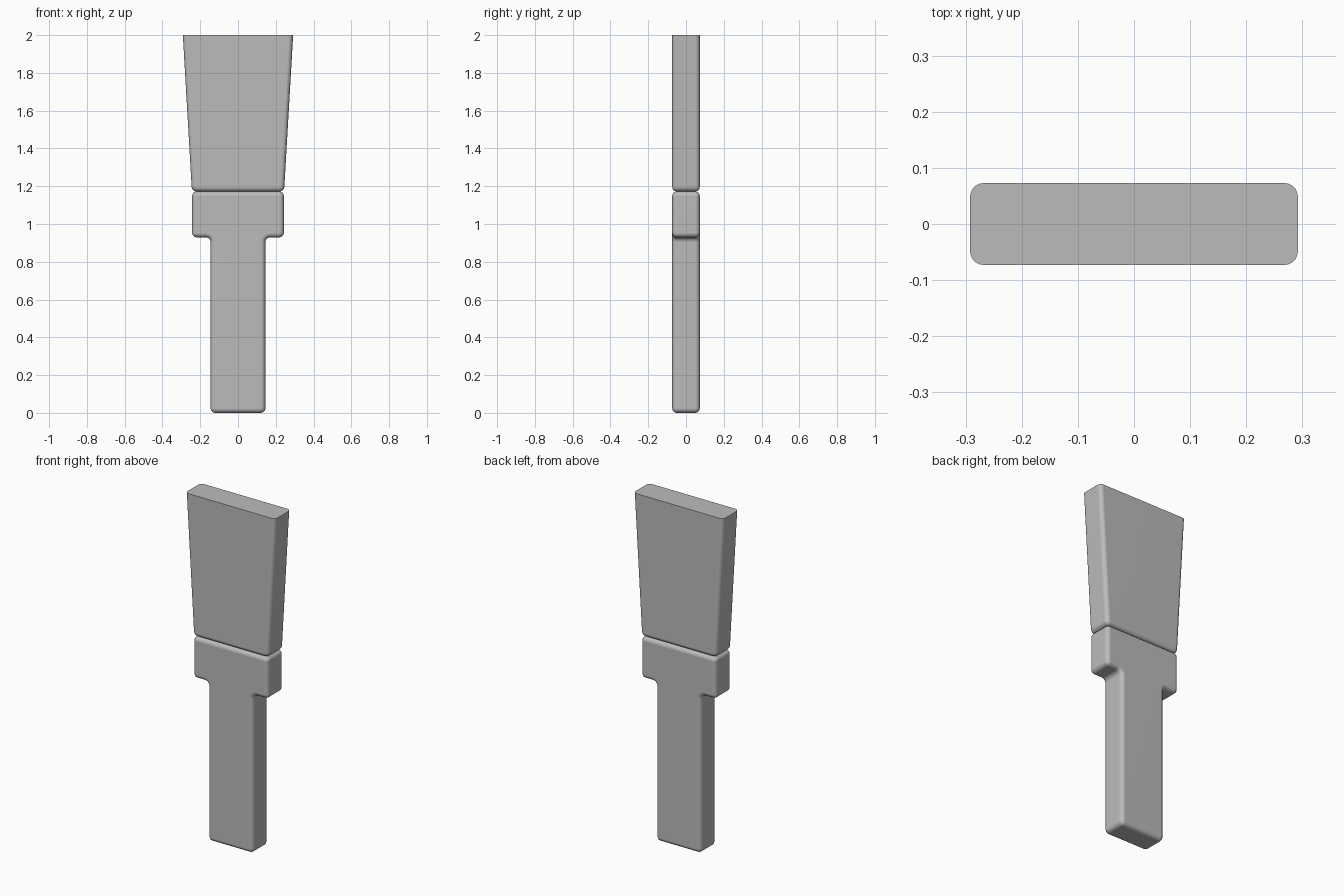
import bpy
import bmesh

if "Cube" in bpy.data.objects:
    bpy.data.objects.remove(bpy.data.objects["Cube"])

HALF_DEPTH = 0.073
RADIUS = 0.025
TOP = 2.0

# Darker grey for both parts
grey = bpy.data.materials.new("mid_grey")
grey.diffuse_color = (0.5, 0.5, 0.5, 1.0)
grey.use_nodes = True
grey.node_tree.nodes["Principled BSDF"].inputs["Base Color"].default_value = grey.diffuse_color


def rounded_slab(name, half_profile):
    """Mirror a right-hand (x, z) profile, extrude it along y and round all but the cut top edges."""
    outline = half_profile + [(-x, z) for x, z in reversed(half_profile)]
    bm = bmesh.new()
    front = bm.faces.new([bm.verts.new((x, -HALF_DEPTH, z)) for x, z in outline])
    extruded = bmesh.ops.extrude_face_region(bm, geom=[front], use_keep_orig=True)
    new_verts = [g for g in extruded["geom"] if isinstance(g, bmesh.types.BMVert)]
    bmesh.ops.translate(bm, vec=(0, 2 * HALF_DEPTH, 0), verts=new_verts)
    bmesh.ops.recalc_face_normals(bm, faces=bm.faces)

    def at_top(edge):
        return all(v.co.z > TOP - 1e-4 for v in edge.verts)

    def spans_depth(edge):
        return abs(edge.verts[0].co.y - edge.verts[1].co.y) > HALF_DEPTH

    def bevel(edges, width):
        bmesh.ops.bevel(bm, geom=edges, offset=width, offset_type='OFFSET',
                        segments=5, profile=0.5, affect='EDGES', clamp_overlap=True)

    # Outline corners first, then the front and back rims
    bevel([e for e in bm.edges if spans_depth(e) and not at_top(e)], RADIUS)
    bevel([e for e in bm.edges if not spans_depth(e) and not at_top(e)], RADIUS * 0.96)
    bmesh.ops.recalc_face_normals(bm, faces=bm.faces)

    mesh = bpy.data.meshes.new(name)
    bm.to_mesh(mesh)
    bm.free()
    mesh.materials.append(grey)
    obj = bpy.data.objects.new(name, mesh)
    bpy.context.collection.objects.link(obj)
    bpy.ops.object.select_all(action='DESELECT')
    obj.select_set(True)
    bpy.context.view_layer.objects.active = obj
    bpy.ops.object.shade_smooth_by_angle()
    normals = obj.modifiers.new("flat_face_normals", 'WEIGHTED_NORMAL')
    normals.keep_sharp = True
    return obj


# Lower part: narrow stem with a wider block on top
rounded_slab("stem_with_collar", [(0.145, 0), (0.145, 0.929), (0.243, 0.929), (0.243, 1.172)])

# Upper part: slab widening upwards to a flat cut end
rounded_slab("flared_blade", [(0.244, 1.172), (0.292, TOP)])
